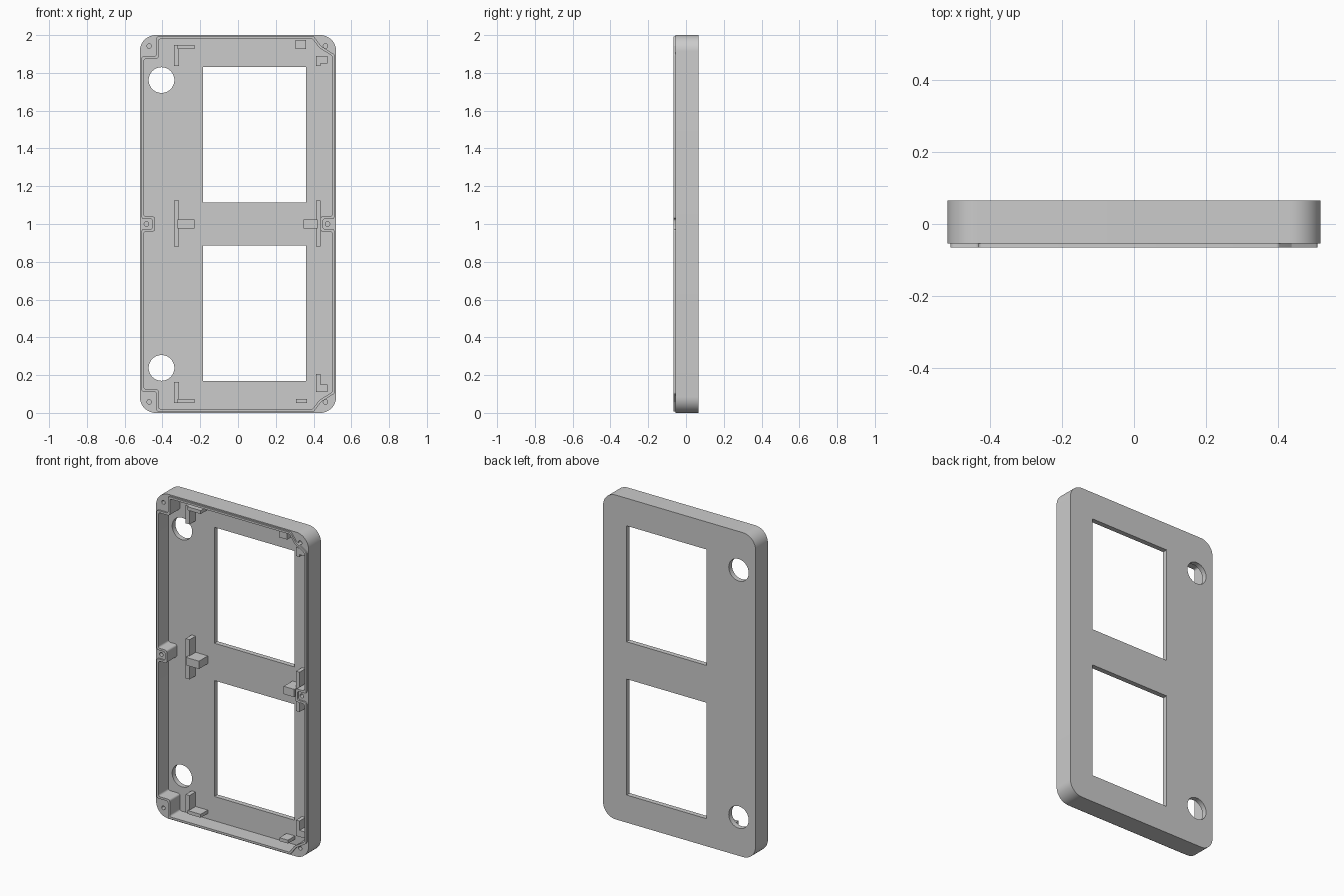
import bpy, bmesh, math
from mathutils import Vector

cube = bpy.data.objects.get("Cube")
if cube:
    bpy.data.objects.remove(cube, do_unlink=True)

FRONT, RIM, FLOOR, BACK = -0.065, -0.055, 0.034, 0.065


def prism(name, pts, y0, y1):
    """Extrude an outline in the XZ plane from y0 to y1."""
    bm = bmesh.new()
    face = bm.faces.new([bm.verts.new((x, y0, z)) for x, z in pts])
    ext = bmesh.ops.extrude_face_region(bm, geom=[face])
    moved = [v for v in ext["geom"] if isinstance(v, bmesh.types.BMVert)]
    bmesh.ops.translate(bm, verts=moved, vec=(0, y1 - y0, 0))
    bmesh.ops.recalc_face_normals(bm, faces=bm.faces)
    mesh = bpy.data.meshes.new(name)
    bm.to_mesh(mesh)
    bm.free()
    ob = bpy.data.objects.new(name, mesh)
    bpy.context.collection.objects.link(ob)
    return ob


def rect(x0, x1, z0, z1):
    return [(x0, z0), (x1, z0), (x1, z1), (x0, z1)]


def circle(cx, cz, r, n=32):
    return [(cx + r * math.cos(math.tau * i / n), cz + r * math.sin(math.tau * i / n))
            for i in range(n)]


def rounded(pts, radius, steps):
    """Replace each corner of an outline with an arc."""
    out = []
    for i, p in enumerate(pts):
        p = Vector(p)
        a = (Vector(pts[i - 1]) - p).normalized()
        b = (Vector(pts[(i + 1) % len(pts)]) - p).normalized()
        half = a.angle(b) / 2
        centre = p + (a + b).normalized() * radius / math.sin(half)
        start = p + a * radius / math.tan(half) - centre
        end = p + b * radius / math.tan(half) - centre
        sweep = start.angle_signed(end)
        for k in range(steps + 1):
            t = -sweep * k / steps
            out.append((centre.x + start.x * math.cos(t) - start.y * math.sin(t),
                        centre.y + start.x * math.sin(t) + start.y * math.cos(t)))
    return out


def offset(pts, d):
    """Grow a clockwise outline by d with mitred corners."""
    out = []
    for i, p in enumerate(pts):
        p = Vector(p)
        e1 = (p - Vector(pts[i - 1])).normalized()
        e2 = (Vector(pts[(i + 1) % len(pts)]) - p).normalized()
        n1, n2 = Vector((-e1.y, e1.x)), Vector((-e2.y, e2.x))
        out.append(tuple(p + (n1 + n2) * d / (1 + n1.dot(n2))))
    return out


def cut(target, cutter):
    cutter.hide_render = True
    mod = target.modifiers.new("cut", "BOOLEAN")
    mod.operation, mod.solver, mod.object = "DIFFERENCE", "EXACT", cutter
    bpy.context.view_layer.objects.active = target
    bpy.ops.object.modifier_apply(modifier=mod.name)
    bpy.data.objects.remove(cutter, do_unlink=True)


def flip(z):
    return 2 - z


# Cavity outline, leaving the corner and side screw bosses standing
upper = [(-0.44, 1.04), (-0.498, 1.04), (-0.498, 1.875), (-0.42, 1.875), (-0.42, 1.98),
         (0.395, 1.98), (0.43, 1.933), (0.498, 1.89), (0.498, 1.04), (0.437, 1.04)]
cavity = upper + [(x, flip(z)) for x, z in reversed(upper)]
inner = rounded(cavity, 0.012, 4)

# Tray body
body = prism("tray_body", rounded(rect(-0.52, 0.52, 0, 2), 0.085, 12), RIM, BACK)
cut(body, prism("cavity_cutter", inner, -0.2, FLOOR))
for z0, z1 in ((0.17, 0.885), (1.115, 1.83)):
    cut(body, prism("window_cutter", rect(-0.185, 0.36, z0, z1), 0, 0.2))
for z in (0.238, 1.762):
    cut(body, prism("round_hole_cutter", circle(-0.405, z, 0.068, 48), 0, 0.2))
for x, z in ((-0.47, 0.058), (-0.47, 1.942), (0.463, 0.058), (0.463, 1.942),
             (-0.485, 1), (0.474, 1)):
    cut(body, prism("screw_hole_cutter", circle(x, z, 0.012, 20), -0.2, 0.02))

# Raised lip around the cavity
lip = prism("sealing_lip", rounded(offset(cavity, 0.013), 0.012, 4), FRONT, RIM + 0.002)
cut(lip, prism("lip_cutter", inner, -0.2, 0.2))

for ob in (body, lip):
    bpy.ops.object.select_all(action="DESELECT")
    ob.select_set(True)
    bpy.context.view_layer.objects.active = ob
    bpy.ops.object.shade_smooth_by_angle(angle=math.radians(30))


def bracket(name, x0, x1, z0, z1, front):
    return prism(name, rect(x0, x1, z0, z1), front, FLOOR + 0.006)


# Middle T-shaped supports
bracket("left_middle_rail", -0.34, -0.313, 0.88, 1.125, -0.025)
bracket("left_middle_shelf", -0.32, -0.23, 0.977, 1.025, -0.052)
bracket("right_middle_rail", 0.413, 0.437, 0.88, 1.125, -0.025)
bracket("right_middle_shelf", 0.348, 0.42, 0.977, 1.025, -0.052)

# L-shaped corner supports
for side in ("lower", "upper"):
    def corner(name, x0, x1, z0, z1, front):
        if side == "upper":
            z0, z1 = flip(z1), flip(z0)
        bracket(side + "_" + name, x0, x1, z0, z1, front)

    corner("left_rail", -0.34, -0.313, 0.053, 0.164, -0.025)
    corner("left_shelf", -0.32, -0.23, 0.053, 0.074, -0.035)
    corner("right_block", 0.43, 0.475, 0.11, 0.15, -0.025)

bracket("lower_right_rail", 0.413, 0.437, 0.11, 0.207, -0.025)
bracket("lower_right_shelf", 0.307, 0.365, 0.053, 0.074, -0.035)
bracket("upper_right_rail", 0.413, 0.437, 1.836, 1.89, -0.025)
bracket("upper_right_shelf", 0.305, 0.36, 1.926, 1.975, -0.035)
